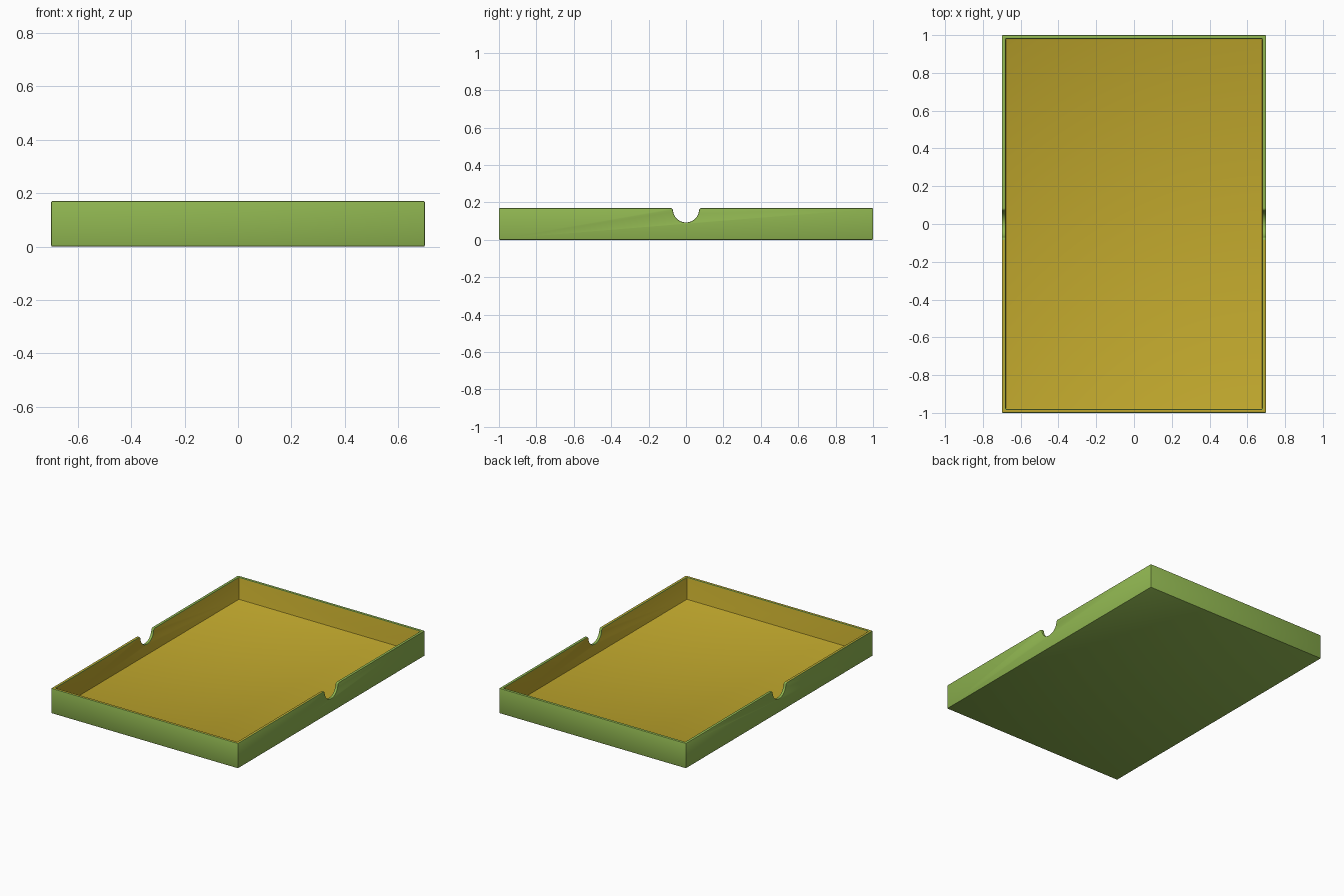
import bpy
import bmesh
import math

W, L, H = 1.4, 2.0, 0.17      # outer size
WALL, FLOOR = 0.02, 0.02      # shell thickness

cube = bpy.data.objects.get("Cube")
if cube:
    bpy.data.objects.remove(cube, do_unlink=True)


def make_material(name, rgb):
    mat = bpy.data.materials.new(name)
    mat.use_nodes = True
    colour = (*rgb, 1.0)
    mat.diffuse_color = colour
    mat.node_tree.nodes["Principled BSDF"].inputs["Base Color"].default_value = colour
    return mat


def prism(name, profile, axis, start, end):
    """Extrude a closed 2D profile along x (profile in yz) or z (profile in xy)."""
    bm = bmesh.new()
    place = (lambda a, b: (start, a, b)) if axis == "x" else (lambda a, b: (a, b, start))
    face = bm.faces.new([bm.verts.new(place(a, b)) for a, b in profile])
    moved = bmesh.ops.extrude_face_region(bm, geom=[face])["geom"]
    d = end - start
    bmesh.ops.translate(bm, vec=(d, 0, 0) if axis == "x" else (0, 0, d),
                        verts=[v for v in moved if isinstance(v, bmesh.types.BMVert)])
    bmesh.ops.recalc_face_normals(bm, faces=bm.faces)
    mesh = bpy.data.meshes.new(name)
    bm.to_mesh(mesh)
    bm.free()
    obj = bpy.data.objects.new(name, mesh)
    bpy.context.collection.objects.link(obj)
    return obj


def rectangle(w, l):
    return [(-w / 2, -l / 2), (w / 2, -l / 2), (w / 2, l / 2), (-w / 2, l / 2)]


def arc(cy, cz, r, a0, a1, n):
    return [(cy + r * math.cos(a0 + (a1 - a0) * i / n),
             cz + r * math.sin(a0 + (a1 - a0) * i / n)) for i in range(n + 1)]


def notch_profile(radius=0.07, centre=0.163, fillet=0.015):
    """Round finger notch whose upper corners flow into the rim."""
    fz = H - fillet
    fy = math.sqrt((radius + fillet) ** 2 - (fz - centre) ** 2)
    tilt = math.atan2(fz - centre, fy)
    right = arc(fy, fz, fillet, math.pi / 2, math.pi + tilt, 8)
    half = arc(0, centre, radius, tilt, -math.pi / 2, 14)[1:]
    side = [(fy, H + 0.1)] + right + half
    return side + [(-y, z) for y, z in reversed(side[:-1])]


# Tray body, hollowed and notched on both long sides
tray = prism("tray", rectangle(W, L), "z", 0, H)
cavity = prism("cavity_cutter", rectangle(W - 2 * WALL, L - 2 * WALL), "z", FLOOR, H + 0.1)
notch = prism("notch_cutter", notch_profile(), "x", -W, W)
for cutter in (cavity, notch):
    cutter.hide_render = True
    mod = tray.modifiers.new("cut", "BOOLEAN")
    mod.operation = "DIFFERENCE"
    mod.solver = "EXACT"
    mod.object = cutter

# Softened edges
bevel = tray.modifiers.new("soft_edges", "BEVEL")
bevel.width = 0.005
bevel.segments = 2
bevel.limit_method = "ANGLE"
bevel.angle_limit = math.radians(40)

bpy.context.view_layer.update()
graph = bpy.context.evaluated_depsgraph_get()
tray.data = bpy.data.meshes.new_from_object(tray.evaluated_get(graph))
tray.modifiers.clear()
for cutter in (cavity, notch):
    bpy.data.objects.remove(cutter, do_unlink=True)

# Green shell, yellow lining on everything facing into the cavity
tray.data.materials.clear()
tray.data.materials.append(make_material("leaf green", (0.28, 0.47, 0.082)))
tray.data.materials.append(make_material("mustard lining", (0.53, 0.39, 0.026)))
for poly in tray.data.polygons:
    c = poly.center
    inside = abs(c.x) < W / 2 - WALL + 0.0005 and abs(c.y) < L / 2 - WALL + 0.0005
    poly.material_index = int(inside and c.z > FLOOR - 0.001)

bpy.ops.object.select_all(action="DESELECT")
tray.select_set(True)
bpy.context.view_layer.objects.active = tray
bpy.ops.object.shade_smooth_by_angle(angle=math.radians(30))
